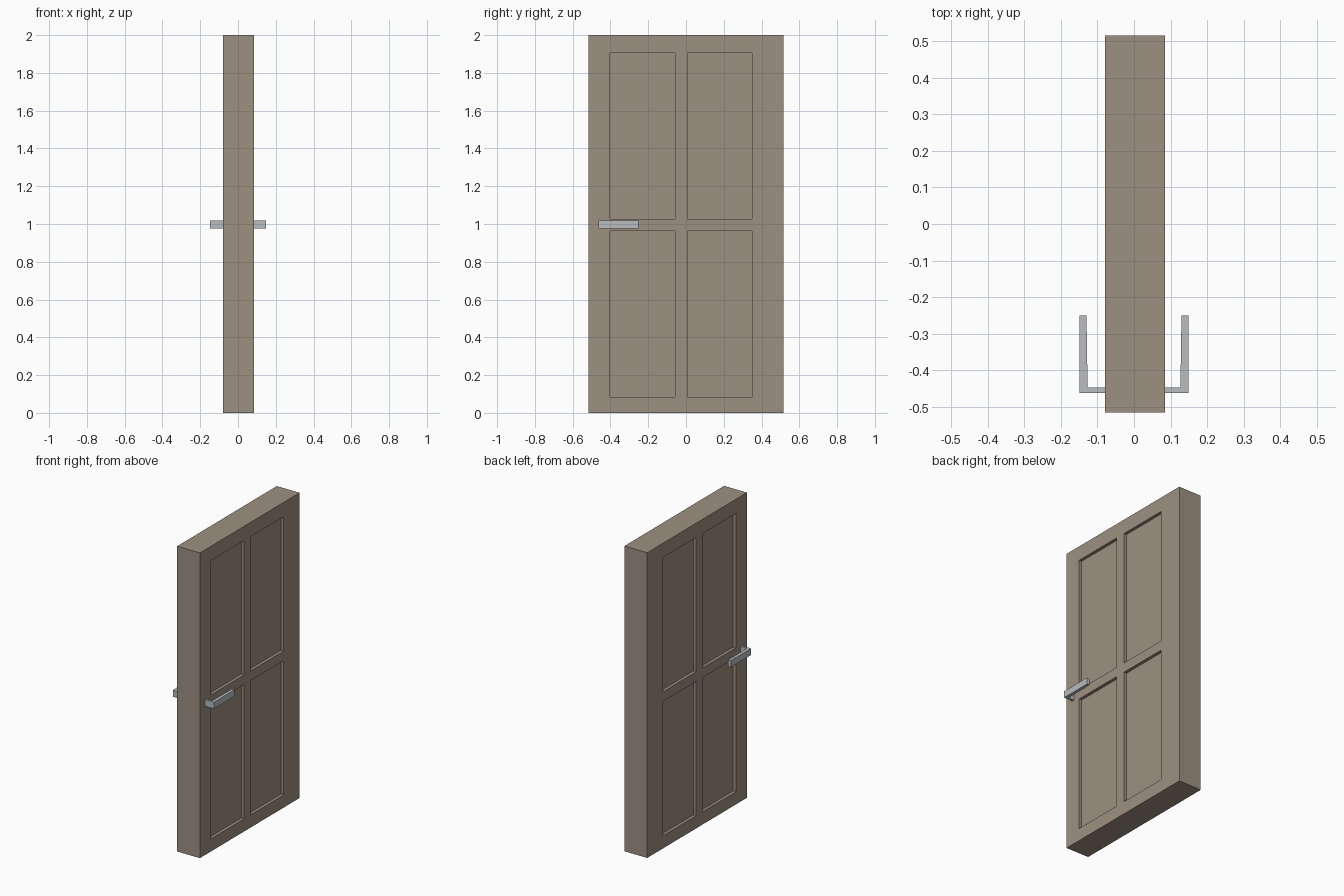
import bpy, bmesh
from mathutils import Vector

if "Cube" in bpy.data.objects:
    bpy.data.objects.remove(bpy.data.objects["Cube"])

X0, X1 = -0.08, 0.085      # slab faces
DEPTH = 0.02               # panel recess depth


def add_box(bm, lo, hi):
    lo, hi = Vector(lo), Vector(hi)
    vs = bmesh.ops.create_cube(bm, size=1)["verts"]
    for v in vs:
        v.co = Vector(((lo[i] + hi[i]) / 2 + v.co[i] * (hi[i] - lo[i]) for i in range(3)))


def make_object(name, bm, mat=None):
    bmesh.ops.recalc_face_normals(bm, faces=bm.faces)
    me = bpy.data.meshes.new(name)
    bm.to_mesh(me)
    bm.free()
    ob = bpy.data.objects.new(name, me)
    bpy.context.collection.objects.link(ob)
    if mat:
        me.materials.append(mat)
    return ob


wood = bpy.data.materials.new("wood")
wood.diffuse_color = (0.34, 0.28, 0.22, 1)
wood.use_nodes = True
wood.node_tree.nodes["Principled BSDF"].inputs["Base Color"].default_value = wood.diffuse_color
metal = bpy.data.materials.new("metal")
metal.diffuse_color = (0.48, 0.51, 0.53, 1)
metal.use_nodes = True
metal.node_tree.nodes["Principled BSDF"].inputs["Base Color"].default_value = metal.diffuse_color

# Door slab
bm = bmesh.new()
add_box(bm, (X0, -0.516, 0), (X1, 0.516, 2))
door = make_object("door_slab", bm, wood)

# Four recessed panels on each face
bm = bmesh.new()
for ya, yb in ((-0.402, -0.057), (0.009, 0.35)):
    for za, zb in ((0.083, 0.963), (1.026, 1.906)):
        add_box(bm, (X0 - 0.1, ya, za), (X0 + DEPTH, yb, zb))
        add_box(bm, (X1 - DEPTH, ya, za), (X1 + 0.1, yb, zb))
cutter = make_object("panel_cutter", bm, wood)
cutter.hide_render = True
mod = door.modifiers.new("panels", "BOOLEAN")
mod.operation = "DIFFERENCE"
mod.solver = "EXACT"
mod.object = cutter
bpy.context.view_layer.objects.active = door
bpy.ops.object.modifier_apply(modifier=mod.name)
bpy.data.objects.remove(cutter)

# L-shaped lever handles, mirrored to both faces
for side, face, name in ((1, X1, "handle_right"), (-1, -X0, "handle_left")):
    profile = [(face - 0.005, -0.462), (0.149, -0.462), (0.149, -0.251),
               (0.13, -0.251), (0.127, -0.448), (face - 0.005, -0.448)]
    bm = bmesh.new()
    base = bm.faces.new([bm.verts.new((side * x, y, 0.975)) for x, y in profile])
    top = bmesh.ops.extrude_face_region(bm, geom=[base])["geom"]
    for v in top:
        if isinstance(v, bmesh.types.BMVert):
            v.co.z = 1.018
    make_object(name, bm, metal)
